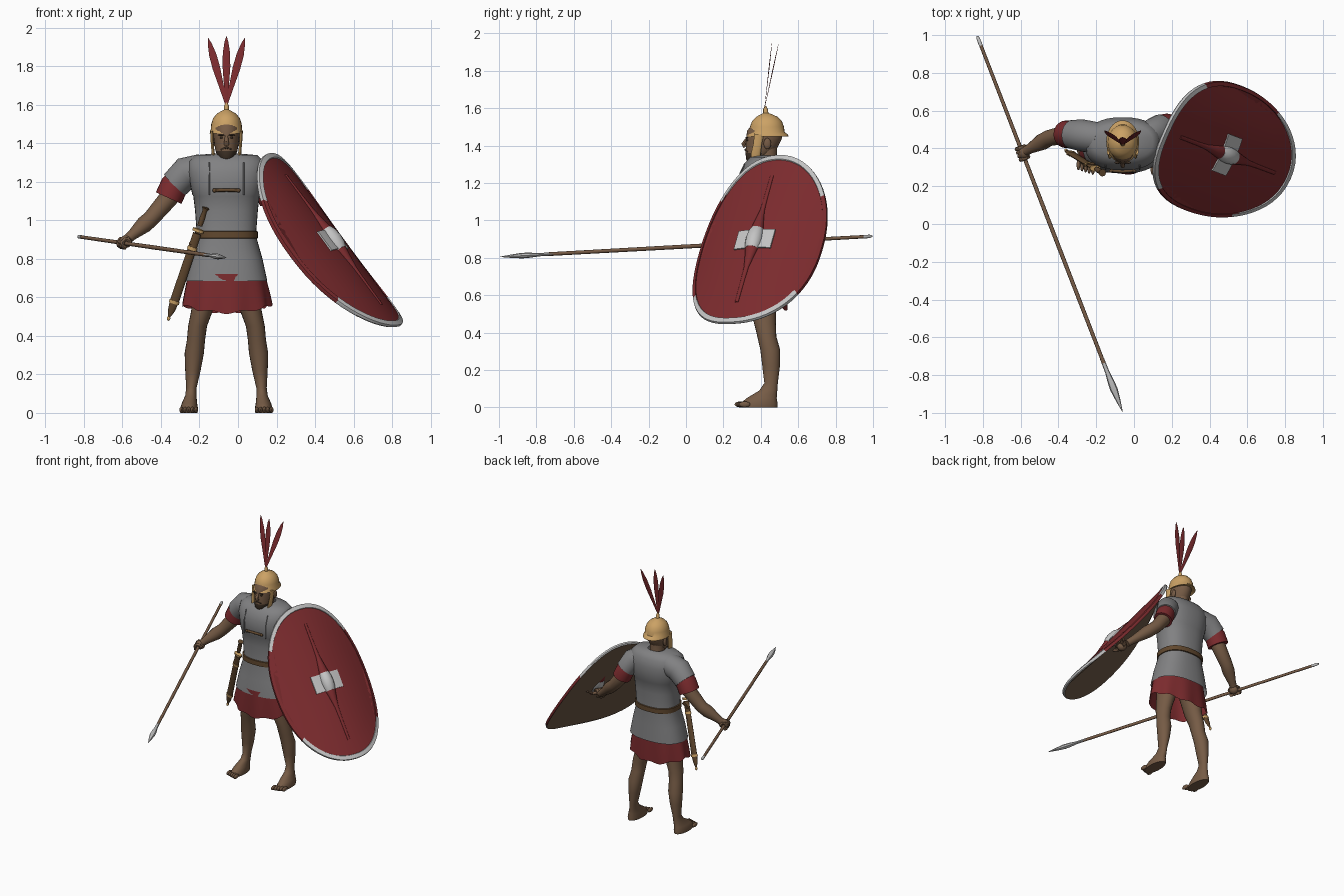
import bpy, bmesh
from math import sin, cos, pi, radians
from mathutils import Vector as V

if "Cube" in bpy.data.objects:
    bpy.data.objects.remove(bpy.data.objects["Cube"])


def material(name, r, g, b):
    m = bpy.data.materials.new(name)
    m.use_nodes = True
    m.diffuse_color = (r, g, b, 1)
    node = next(n for n in m.node_tree.nodes if n.type == 'BSDF_PRINCIPLED')
    node.inputs["Base Color"].default_value = (r, g, b, 1)
    node.inputs["Roughness"].default_value = 0.8
    return m


RED = material("dark red", .2, .024, .027)
MAIL = material("mail grey", .22, .22, .225)
METAL = material("pale metal", .55, .55, .55)
BRASS = material("brass", .6, .36, .13)
SKIN = material("skin", .18, .105, .06)
LEATHER = material("leather", .12, .065, .028)
WOOD = material("spear wood", .21, .12, .07)
BACK = material("shield back", .17, .11, .07)
HAIR = material("dark hair", .05, .032, .02)
MID = -.06  # body centre line


def finish(name, bm, mat, angle=45):
    bmesh.ops.recalc_face_normals(bm, faces=bm.faces)
    me = bpy.data.meshes.new(name)
    bm.to_mesh(me)
    bm.free()
    me.materials.append(mat)
    for p in me.polygons:
        p.use_smooth = True
    me.set_sharp_from_angle(angle=radians(angle))
    ob = bpy.data.objects.new(name, me)
    bpy.context.scene.collection.objects.link(ob)
    return ob


def paint(ob, mat, rule):
    ob.data.materials.append(mat)
    for p in ob.data.polygons:
        if rule(p.center):
            p.material_index = len(ob.data.materials) - 1


def skin(name, rings, mat, caps=True, angle=45):
    """Bridge a list of closed rings of points."""
    bm = bmesh.new()
    vs = [[bm.verts.new(p) for p in ring] for ring in rings]
    n = len(vs[0])
    for lo, hi in zip(vs, vs[1:]):
        for i in range(n):
            j = (i + 1) % n
            bm.faces.new((lo[i], lo[j], hi[j], hi[i]))
    if caps:
        bm.faces.new(vs[0])
        bm.faces.new(vs[-1])
    return finish(name, bm, mat, angle)


def ellipse(c, X, Y, n, power=2):
    out = []
    for i in range(n):
        cx, sy = cos(2 * pi * i / n), sin(2 * pi * i / n)
        cx = abs(cx) ** (2 / power) * (1 if cx > 0 else -1)
        sy = abs(sy) ** (2 / power) * (1 if sy > 0 else -1)
        out.append(c + X * cx + Y * sy)
    return out


def stack(name, rows, mat, x=MID, side=1, power=2, n=28, caps=True):
    """Horizontal rings from rows of (x offset, y, z, x radius, y radius)."""
    rings = [ellipse(V((x + side * dx, y, z)), V((rx, 0, 0)), V((0, ry, 0)), n, power)
             for dx, y, z, rx, ry in rows]
    return skin(name, rings, mat, caps)


def tube(name, pts, mat, n=12, flat=1, angle=45):
    """Rings across a path of (x, y, z, radius)."""
    P = [V(p[:3]) for p in pts]
    rings = []
    for i, p in enumerate(P):
        t = (P[min(i + 1, len(P) - 1)] - P[max(i - 1, 0)]).normalized()
        ref = V((0, 0, 1)) if abs(t.y) > .8 else V((0, 1, 0))
        X = ref.cross(t).normalized()
        r = pts[i][3]
        rings.append(ellipse(p, X * r, t.cross(X) * r * flat, n))
    return skin(name, rings, mat, True, angle)


def ball(name, loc, size, mat):
    bm = bmesh.new()
    bmesh.ops.create_uvsphere(bm, u_segments=14, v_segments=9, radius=1)
    for v in bm.verts:
        v.co = V(loc) + V([a * b for a, b in zip(v.co, size)])
    return finish(name, bm, mat)


def along(a, b, t, r):
    return (*V(a).lerp(V(b), t), r)


# Legs, feet and toes
leg = [(.194, .388, 0, .044, .1), (.194, .39, .02, .047, .1), (.192, .405, .05, .04, .08),
       (.185, .44, .09, .029, .048), (.182, .455, .13, .027, .036), (.174, .455, .22, .04, .047),
       (.167, .45, .31, .05, .053), (.158, .432, .38, .047, .051), (.15, .422, .45, .049, .058),
       (.127, .412, .53, .056, .068), (.1, .41, .66, .075, .08)]
for side, label in ((-1, "right"), (1, "left")):
    stack(label + "_leg", leg, SKIN, side=side, n=20)
    for i in range(5):
        x = MID + side * (.158 + .019 * i)
        ball(label + "_toe", (x, .29 + .006 * i, .016), (.0105, .03, .016), SKIN)

# Tunic skirt with folds and a lifted hem at the sides
hem = []
for z, rx, ry, fold, lift in ((.52, .232, .137, .035, .04), (.6, .222, .137, .022, .02), (.72, .2, .133, 0, 0)):
    ring = []
    for i in range(72):
        t = 2 * pi * i / 72
        k = 1 + fold * cos(9 * t)
        ring.append(V((MID + rx * k * cos(t), .402 + ry * k * sin(t),
                       z + lift * cos(t) ** 2 + fold * .2 * sin(9 * t))))
    hem.append(ring)
skin("tunic_skirt", hem, RED, caps=False)

# Mail shirt and belt
body = [(0, .41, .685, .212, .142), (0, .413, .8, .187, .133), (0, .42, .92, .153, .12),
        (0, .42, 1.05, .163, .126), (0, .42, 1.125, .172, .131), (0, .42, 1.135, .178, .136),
        (0, .425, 1.25, .2, .14), (0, .43, 1.305, .195, .118), (0, .435, 1.338, .16, .09),
        (0, .435, 1.347, .06, .055)]
stack("mail_shirt", body, MAIL, power=2.4, caps=False, n=36)
stack("belt", [(0, .42, z, r, r - .031) for z, r in ((.905, .156), (.907, .163), (.942, .163), (.944, .155))],
      LEATHER, power=2.4, caps=False, n=36)
tube("chest_clasp", [(-.125, .283, 1.155, .008), (MID, .278, 1.157, .009), (.005, .283, 1.155, .008)], LEATHER)
for x in (-.122, .002):
    ball("clasp_stud", (x, .28, 1.155), (.011, .008, .011), LEATHER)
for x in (-.15, .03):
    tube("cape_seam", [(x, .29, 1.13, .004), (x, .289, 1.23, .004), (x, .312, 1.3, .004)], MAIL, 6)

# Arms: mail sleeve, red cuff, bare forearm
arms = {"right": ((-.19, .455, 1.262), (-.27, .468, 1.245), (-.328, .475, 1.185), (-.36, .475, 1.115),
                  (-.45, .455, 1.01), (-.575, .385, .9)),
        "left": ((.06, .455, 1.255), (.105, .485, 1.235), (.145, .515, 1.165), (.175, .52, 1.1),
                 (.24, .52, 1.02), (.42, .425, .865))}
for label, (a, b, c, d, e, f) in arms.items():
    w = .082 if label == "right" else .074
    tube(label + "_mail_sleeve", [(*a, w), (*b, w + .003), (*c, w - .005)], MAIL, 20)
    tube(label + "_cuff", [along(b, c, .7, w - .014), along(c, d, .1, w - .009), (*d, w - .009)], RED, 20)
    tube(label + "_forearm", [(*c, .05), (*d, .05), (*e, .043), along(e, f, .3, .044),
                              along(e, f, .8, .027), (*f, .025)], SKIN, 16)


def fist(label, p, d, toward):
    """Palm with four fingers curled round a bar of direction d."""
    d = d.normalized()
    e = (toward - d * toward.dot(d)).normalized()
    g = d.cross(e)
    ball(label + "_palm", p + e * .012, (.033, .036, .033), SKIN)
    for i in range(4):
        q = p + d * (i - 1.5) * .02
        pts = [(*(q + (e * cos(t) + g * sin(t)) * .023), .011) for t in (-.6, .3, 1.2, 2.1, 3, 3.9)]
        tube(label + "_finger", pts, SKIN, 8)


# Spear
butt, tip = V((-.83, .995, .915)), V((-.06, -.995, .805))
tube("spear_shaft", [along(butt, tip, .01, .009), along(butt, tip, .5, .011), along(butt, tip, .87, .01)], WOOD)
tube("spear_butt", [along(butt, tip, t, r) for t, r in ((0, .004), (.006, .009), (.025, .01))], METAL)
tube("spear_head", [along(butt, tip, t, r) for t, r in
                    ((.858, .011), (.895, .012), (.92, .018), (.94, .02), (.97, .012), (1, .001))],
     METAL, 8, .75, 25)
fist("right_hand", butt.lerp(tip, .311), tip - butt, V((.5, .2, .5)))

# Neck, head and face
stack("neck", [(0, .44, 1.28, .06, .06), (0, .43, 1.34, .05, .055), (0, .43, 1.42, .05, .06)], SKIN, n=20)
head = stack("head", [(0, .36, 1.312, .025, .03), (0, .372, 1.328, .045, .052), (0, .392, 1.36, .057, .073),
                      (0, .405, 1.39, .062, .085), (0, .415, 1.43, .067, .095), (0, .425, 1.48, .07, .098),
                      (0, .43, 1.53, .05, .06)], SKIN)
paint(head, HAIR, lambda c: c.z < 1.365 and c.y < .39)
tube("nose", [(MID, .325, 1.435, .008), (MID, .308, 1.408, .012), (MID, .318, 1.393, .013)], SKIN, 8)
tube("moustache", [(MID - .028, .33, 1.366, .004), (MID, .318, 1.378, .006), (MID + .028, .33, 1.366, .004)], HAIR, 8)
for s in (-1, 1):
    ball("eye", (MID + s * .026, .328, 1.428), (.009, .005, .005), HAIR)
    ball("eyebrow", (MID + s * .027, .325, 1.442), (.017, .007, .004), HAIR)
    ball("ear", (MID + s * .068, .435, 1.41), (.01, .02, .03), SKIN)
    # Cheek guards
    tube("cheek_guard", [(MID + s * x, y, z, r) for x, y, z, r in
                         ((.076, .39, 1.46, .008), (.075, .383, 1.41, .007), (.069, .372, 1.35, .008),
                          (.06, .365, 1.31, .005))], BRASS, 12, 3.2)

# Helmet with flared brim, knob and three feathers
stack("helmet", [(0, .435, 1.457, .074, .085), (0, .436, 1.449, .087, .113), (0, .436, 1.46, .086, .108),
                 (0, .433, 1.472, .081, .094), (0, .433, 1.5, .079, .091), (0, .433, 1.53, .069, .08),
                 (0, .433, 1.553, .05, .058), (0, .43, 1.567, .026, .03), (0, .427, 1.574, .013, .014),
                 (0, .425, 1.595, .012, .012), (0, .425, 1.612, .004, .004)], BRASS)
for dx, y in ((-.095, .495), (0, .46), (.095, .495)):
    base, top = V((MID, .42, 1.6)), V((MID + dx, y, 1.955 - abs(dx) * .1))
    tube("feather", [along(base, top, t, r) for t, r in
                     ((0, .006), (.25, .012), (.55, .02), (.75, .019), (.92, .01), (1, .001))], RED, 8, .1)

# Sword and scabbard on the right hip
top, low = V((-.165, .27, 1.07)), V((-.36, .39, .49))
tube("scabbard", [along(top, low, t, r) for t, r in ((.24, .022), (.85, .024), (.93, .018), (1, .003))], LEATHER, 12, .5)
tube("sword_hilt", [along(top, low, t, r) for t, r in ((.01, .02), (.04, .012), (.1, .015), (.17, .013))], LEATHER)
for t, w in ((.2, .03), (.36, .026), (.84, .027)):
    tube("scabbard_band", [along(top, low, t, w), along(top, low, t + .025, w)], BRASS, 12, .55)
ball("scabbard_tip", low, (.009, .009, .012), BRASS)
tube("sword_strap", [(-.2, .325, .925, .009), (-.245, .31, .88, .009), (-.25, .33, .8, .009)], LEATHER, 8)

# Oval shield, curved across its width
C, A, B, SAG = V((.496, .365, .9)), .572, .362, .1
la = V((.58, -.22, -.785)).normalized()
sb = V((.4, .9, .05))
sb = (sb - la * sb.dot(la)).normalized()
nr = la.cross(sb)


def surf(u, v, h):
    return C + la * u + sb * v + nr * (h - SAG * (v / B) ** 2)


def oval(r, h):
    flat = ellipse(V((0, 0, 0)), V((A * r, 0, 0)), V((0, B * r, 0)), 64, 2.2)
    return [surf(p.x, p.y, h) for p in flat]


steps = (.02, .25, .5, .75, .94)
skin("shield_face", [oval(r, 0) for r in steps], RED)
skin("shield_back", [oval(r, -.016) for r in steps + (.99,)], BACK)
rim = skin("shield_rim", [oval(.94, 0), oval(.945, .006), oval(.995, .005), oval(1, -.008), oval(.99, -.016)],
           RED, caps=False)
paint(rim, METAL, lambda c: abs((c - C).dot(la)) > .6 * A)


def ridge(name, rows, mat):
    """Raised spindle lying on the shield from rows of (u, half width, height)."""
    return skin(name, [[surf(u, w * cos(t), h * sin(t)) for t in [2 * pi * i / 16 for i in range(16)]]
                       for u, w, h in rows], mat)


spine = [(.43, .01, .005), (.27, .011, .008), (.19, .014, .011), (.12, .026, .02), (.055, .038, .03)]
ridge("shield_spine", [(-u, w, h) for u, w, h in spine] + spine[::-1], RED)
ridge("shield_boss", [(-.066, .036, .03), (-.04, .043, .04), (0, .046, .045), (.04, .043, .04),
                      (.066, .036, .03)], METAL)
plate = []
for v in [.107 * k / 4 for k in range(-4, 5)]:
    w = .062 - .1 * max(0, .04 - abs(v))
    plate.append([surf(-w, v, -.002), surf(w, v, -.002), surf(w, v, .007), surf(-w, v, .007)])
skin("boss_plate", plate, METAL)

# Grip bar and left hand behind the shield
tube("shield_grip", [(*surf(0, v, h), .011) for v, h in ((-.12, -.015), (-.07, -.065), (.07, -.065), (.12, -.015))], WOOD)
fist("left_hand", C - nr * .07, sb, -nr)
